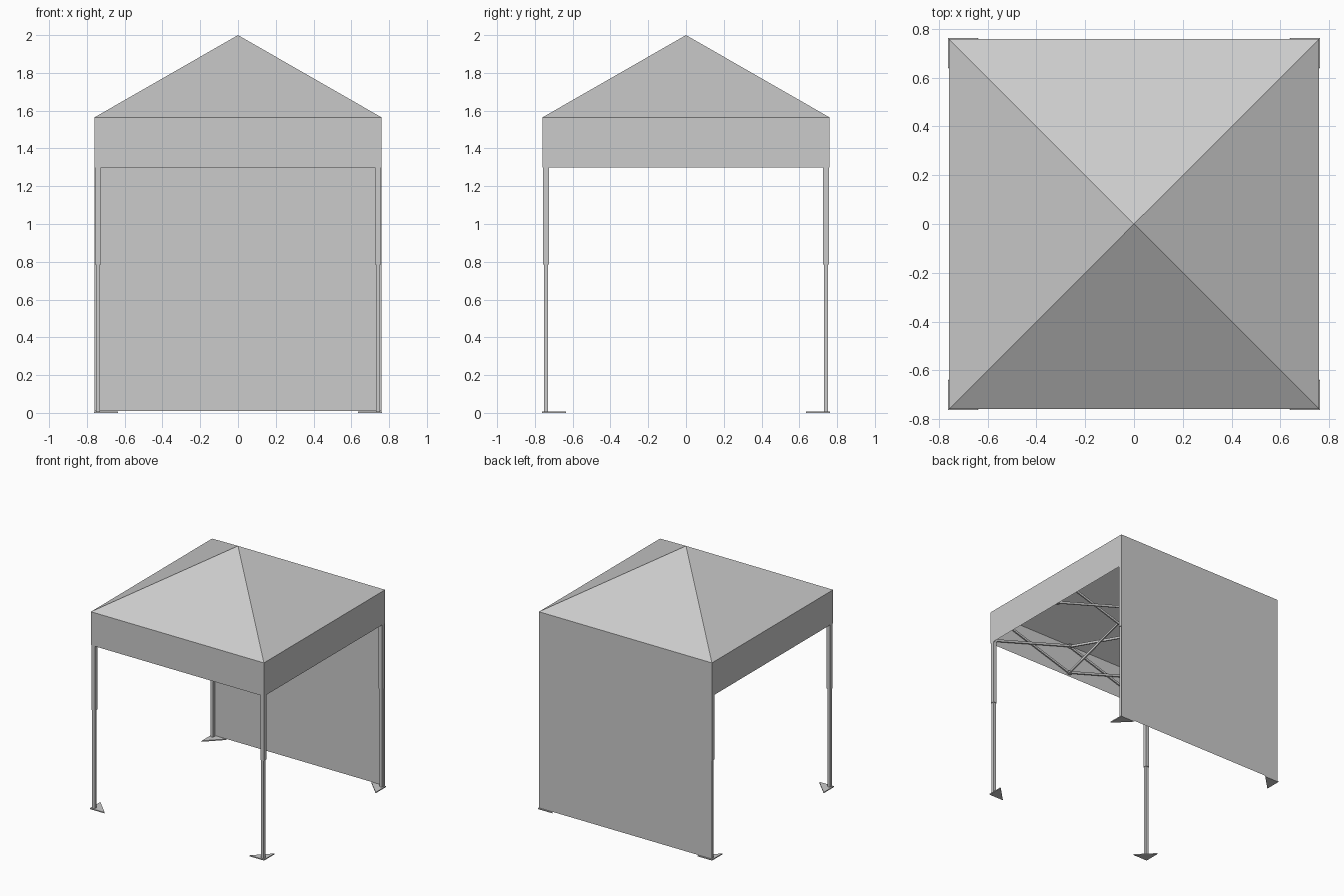
import bpy, bmesh
from mathutils import Vector, Matrix

if "Cube" in bpy.data.objects:
    bpy.data.objects.remove(bpy.data.objects["Cube"])

R = 0.759            # half width of the canopy
EAVE, HEM, APEX = 1.565, 1.30, 2.0
LEG = 0.741          # leg centre line
HI, LO = 1.55, 1.322  # upper and lower truss joints


def make(name, verts, faces):
    me = bpy.data.meshes.new(name)
    me.from_pydata([tuple(v) for v in verts], [], faces)
    bm = bmesh.new()
    bm.from_mesh(me)
    bmesh.ops.recalc_face_normals(bm, faces=bm.faces)
    bm.to_mesh(me)
    bm.free()
    ob = bpy.data.objects.new(name, me)
    bpy.context.collection.objects.link(ob)
    return ob


def box(name, centre, size):
    bm = bmesh.new()
    m = Matrix.Translation(centre) @ Matrix.Diagonal((*size, 1))
    bmesh.ops.create_cube(bm, size=1, matrix=m)
    me = bpy.data.meshes.new(name)
    bm.to_mesh(me)
    bm.free()
    ob = bpy.data.objects.new(name, me)
    bpy.context.collection.objects.link(ob)
    return ob


def bar(name, a, b, offset):
    # flat bar from a to b, moved sideways so crossing bars pass each other
    a, b = Vector(a), Vector(b)
    d = (b - a).normalized()
    side = d.cross(Vector((0, 0, 1))).normalized()
    up = side.cross(d)
    a, b = a + side * offset, b + side * offset
    ring = [side * s * 0.005 + up * u * 0.009
            for s, u in ((-1, -1), (1, -1), (1, 1), (-1, 1))]
    verts = [p + r for p in (a, b) for r in ring]
    faces = [(0, 1, 2, 3), (4, 5, 6, 7)]
    faces += [(i, (i + 1) % 4, (i + 1) % 4 + 4, i + 4) for i in range(4)]
    make(name, verts, faces)


def scissor(name, p, q):
    # pair of crossing bars between two points on plan
    bar(name + "_rising", (*p, LO), (*q, HI), 0.005)
    bar(name + "_falling", (*p, HI), (*q, LO), -0.005)


# Pyramid roof
corners = [(-R, -R), (R, -R), (R, R), (-R, R)]
make("canopy_roof", [(*c, EAVE) for c in corners] + [(0, 0, APEX)],
     [(i, (i + 1) % 4, 4) for i in range(4)])

# Valance on three sides, full-height wall at the back
for name, i, bottom in (("front_valance", 0, HEM), ("right_valance", 1, HEM),
                        ("back_wall", 2, 0.01), ("left_valance", 3, HEM)):
    a, b = corners[i], corners[(i + 1) % 4]
    make(name, [(*a, bottom), (*b, bottom), (*b, EAVE), (*a, EAVE)],
         [(0, 1, 2, 3)])

# Telescopic legs with triangular feet and joint blocks
for sx, xn in ((-1, "left"), (1, "right")):
    for sy, yn in ((-1, "front"), (1, "back")):
        n = f"{yn}_{xn}"
        x, y = sx * LEG, sy * LEG
        box(n + "_lower_leg", (x, y, 0.45), (0.023, 0.023, 0.89))
        box(n + "_upper_leg", (x, y, 1.17), (0.031, 0.031, 0.77))
        box(n + "_slider", (x, y, LO), (0.034, 0.034, 0.036))
        foot = [(sx * 0.763, sy * 0.763), (sx * 0.635, sy * 0.763),
                (sx * 0.763, sy * 0.635)]
        make(n + "_foot", [(*p, z) for z in (0, 0.008) for p in foot],
             [(0, 1, 2), (3, 4, 5), (0, 1, 4, 3), (1, 2, 5, 4), (2, 0, 3, 5)])

# Scissor trusses: two per side, and one from each side's middle to the centre
for n, d in (("front", (0, -1)), ("right", (1, 0)), ("back", (0, 1)), ("left", (-1, 0))):
    mid = (d[0] * LEG, d[1] * LEG)
    for s in (-1, 1):
        corner = (mid[0] - s * d[1] * LEG, mid[1] + s * d[0] * LEG)
        scissor(f"{n}_truss_{'a' if s < 0 else 'b'}", corner, mid)
    scissor(n + "_centre_truss", mid, (0, 0))
    for z, lab in ((LO, "lower"), (HI, "upper")):
        box(f"{n}_{lab}_joint", (*mid, z), (0.03, 0.03, 0.02))

# Centre pole holding up the peak
box("centre_pole", (0, 0, 1.645), (0.025, 0.025, 0.67))
